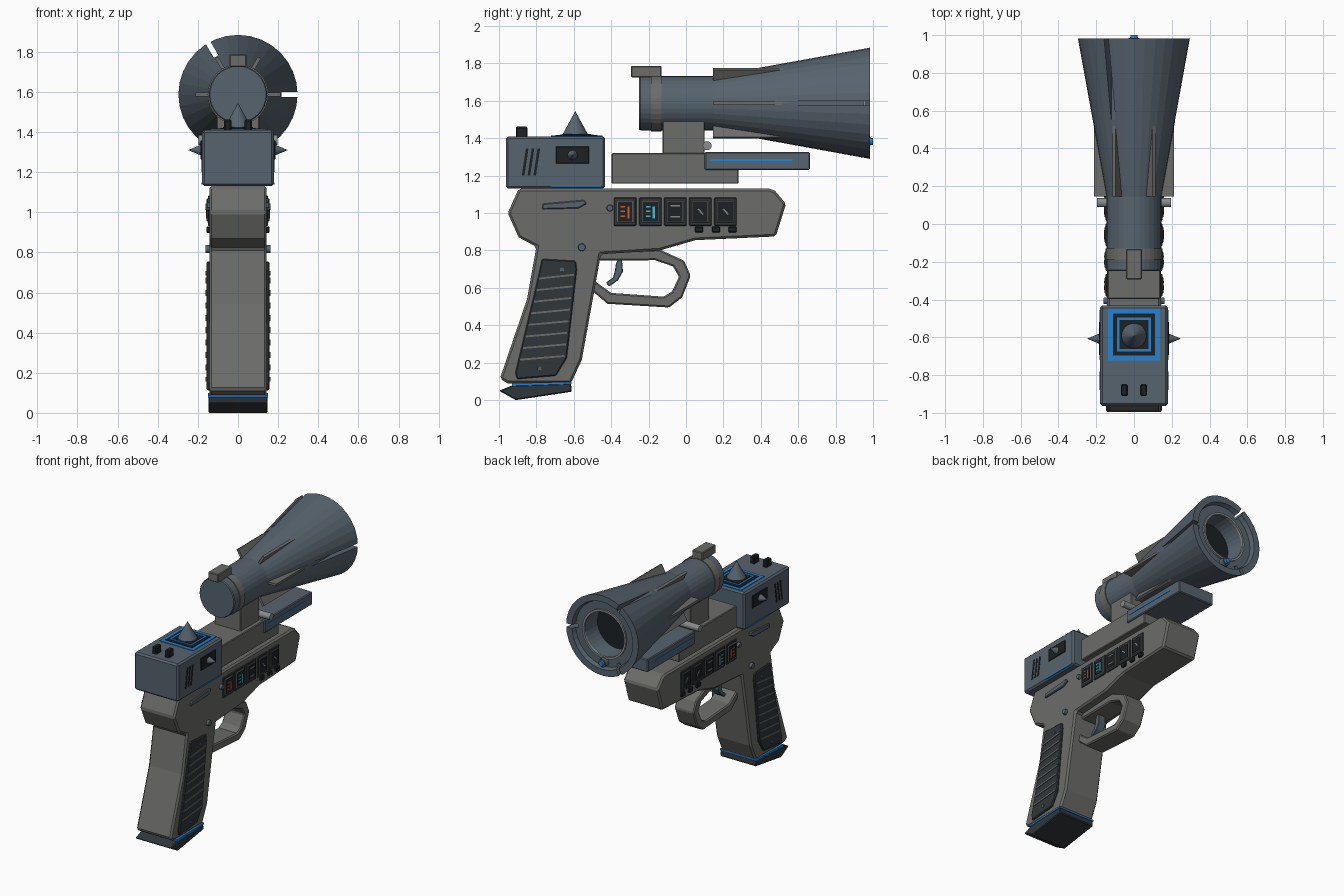
import bpy, bmesh, math
from mathutils import Matrix, Vector

if "Cube" in bpy.data.objects:
    bpy.data.objects.remove(bpy.data.objects["Cube"])


def mat(name, r, g, b):
    m = bpy.data.materials.new(name)
    m.diffuse_color = (r, g, b, 1)
    m.use_nodes = True
    m.node_tree.nodes["Principled BSDF"].inputs["Base Color"].default_value = m.diffuse_color
    return m


GREY = mat("warm_grey", 0.15, 0.15, 0.142)
STEEL = mat("blue_steel", 0.095, 0.125, 0.155)
DARK = mat("dark_grey", 0.03, 0.037, 0.042)
BLACK = mat("black", 0.012, 0.015, 0.018)
LIGHT = mat("light_grey", 0.25, 0.26, 0.27)
BLUE = mat("blue", 0.02, 0.22, 0.65)
CYAN = mat("cyan", 0.08, 0.5, 0.65)
RED = mat("red", 0.7, 0.1, 0.03)


def finish(name, bm, m, bevel=0.0, mirror=False):
    bmesh.ops.recalc_face_normals(bm, faces=bm.faces)
    me = bpy.data.meshes.new(name)
    bm.to_mesh(me)
    bm.free()
    ob = bpy.data.objects.new(name, me)
    bpy.context.collection.objects.link(ob)
    if m:
        me.materials.append(m)
    if mirror:
        mod = ob.modifiers.new("mirror", 'MIRROR')
        mod.use_mirror_merge = False
    if bevel:
        mod = ob.modifiers.new("bevel", 'BEVEL')
        mod.width, mod.segments = bevel, 1
        mod.limit_method, mod.angle_limit = 'ANGLE', math.radians(40)
    return ob


def box(name, x, y, z, m, bevel=0.0, mirror=False):
    """Box from (min, max) pairs."""
    bm = bmesh.new()
    size = [b - a for a, b in (x, y, z)]
    mid = [(a + b) / 2 for a, b in (x, y, z)]
    bmesh.ops.create_cube(bm, size=1, matrix=Matrix.Translation(mid) @ Matrix.Diagonal((*size, 1)))
    return finish(name, bm, m, bevel, mirror)


def prism(name, pts, x0, x1, m, bevel=0.0, mirror=False):
    """Side profile of (y, z) points pushed from x0 to x1."""
    bm = bmesh.new()
    face = bm.faces.new([bm.verts.new((x0, y, z)) for y, z in pts])
    ext = bmesh.ops.extrude_face_region(bm, geom=[face])
    bmesh.ops.translate(bm, vec=(x1 - x0, 0, 0),
                        verts=[g for g in ext["geom"] if isinstance(g, bmesh.types.BMVert)])
    return finish(name, bm, m, bevel, mirror)


def cone(name, loc, axis, r1, r2, depth, m, seg=16, mirror=False):
    """Cone or cylinder starting at loc and running along axis."""
    bm = bmesh.new()
    rot = Vector(axis).to_track_quat('Z', 'Y').to_matrix().to_4x4()
    mx = Matrix.Translation(loc) @ rot @ Matrix.Translation((0, 0, depth / 2))
    bmesh.ops.create_cone(bm, cap_ends=True, segments=seg, radius1=r1, radius2=r2, depth=depth, matrix=mx)
    return finish(name, bm, m, 0, mirror)


AXIS_Z = 1.587


def lathe(name, pts, m, seg=32, closed=False):
    """Turn (radius, y) points round the barrel axis."""
    bm = bmesh.new()
    vs = [bm.verts.new((r, y, AXIS_Z)) for r, y in pts]
    es = [bm.edges.new(p) for p in zip(vs, vs[1:] + (vs[:1] if closed else []))]
    bmesh.ops.spin(bm, geom=vs + es, cent=(0, 0, AXIS_Z), axis=(0, 1, 0), angle=math.tau, steps=seg)
    bmesh.ops.remove_doubles(bm, verts=bm.verts, dist=1e-4)
    return finish(name, bm, m)


# Frame and grip
prism("frame", [(-0.895, 1.13), (0.445, 1.13), (0.475, 1.12), (0.535, 1.05), (0.48, 0.875), (0.05, 0.855),
                (-0.14, 0.80), (-0.455, 0.78), (-0.557, 0.215), (-0.615, 0.09), (-0.955, 0.09),
                (-0.995, 0.115), (-0.85, 0.54), (-0.80, 0.82), (-0.895, 0.87), (-0.953, 1.0)],
      -0.143, 0.143, GREY, 0.012)
prism("grip_base", [(-1.0, 0.05), (-0.91, 0.0), (-0.61, 0.045), (-0.615, 0.09), (-0.925, 0.08)],
      -0.148, 0.148, DARK, 0.006)
prism("grip_base_light", [(-0.93, 0.076), (-0.613, 0.086), (-0.613, 0.098), (-0.93, 0.09)], -0.15, 0.15, BLUE)
prism("grip_panel", [(-0.77, 0.755), (-0.59, 0.745), (-0.583, 0.70), (-0.637, 0.225), (-0.695, 0.13),
                     (-0.905, 0.112), (-0.912, 0.15), (-0.80, 0.62)], 0.135, 0.156, DARK, 0.006, True)
for i in range(8):
    z = 0.645 - i * 0.062
    y0, y1 = -0.785 - 0.0145 * i, -0.60 - 0.007 * i
    prism("grip_ridge", [(y0, z), (y1, z + 0.02), (y1, z + 0.03), (y0, z + 0.01)], 0.15, 0.161, GREY, 0, True)
for y, z, r in ((-0.663, 0.697, 0.013), (-0.782, 0.168, 0.013), (-0.557, 0.817, 0.022), (-0.407, 1.027, 0.019)):
    cone("screw", (0.135, y, z), (1, 0, 0), r, r * 0.85, 0.027, STEEL, 12, True)

# Trigger and guard
prism("trigger_guard", [(-0.52, 0.60), (-0.42, 0.515), (-0.09, 0.495), (-0.02, 0.55), (0.025, 0.665),
                        (-0.01, 0.745), (-0.14, 0.805), (-0.5, 0.79), (-0.5, 0.745), (-0.165, 0.748),
                        (-0.07, 0.715), (-0.037, 0.66), (-0.075, 0.58), (-0.12, 0.553), (-0.4, 0.573),
                        (-0.5, 0.645)], -0.08, 0.08, GREY, 0.008)
prism("trigger", [(-0.375, 0.73), (-0.36, 0.76), (-0.343, 0.76), (-0.337, 0.687), (-0.364, 0.64),
                  (-0.412, 0.607), (-0.428, 0.628), (-0.391, 0.655), (-0.38, 0.69)], -0.03, 0.03, STEEL, 0.004)

# Side displays, buttons and slot
for i, y in enumerate((-0.325, -0.19, -0.057, 0.077, 0.211)):
    box("display_rim", (0.135, 0.150), (y - 0.06, y + 0.06), (0.932, 1.083), DARK, 0.004, True)
    box("display_frame", (0.14, 0.153), (y - 0.047, y + 0.047), (0.948, 1.067), LIGHT if i < 2 else GREY, 0.004, True)
    box("display_screen", (0.14, 0.156), (y - 0.039, y + 0.039), (0.956, 1.059), BLACK, 0, True)
    if i < 2:
        box("gauge_bar", (0.15, 0.159), (y + 0.012, y + 0.024), (0.97, 1.035), (RED, CYAN)[i], 0, True)
        for k in range(3):
            box("gauge_tick", (0.15, 0.159), (y - 0.025, y), (0.98 + k * 0.025, 0.988 + k * 0.025),
                (RED, CYAN)[i], 0, True)
    elif i == 2:
        for z in (0.975, 1.035):
            box("display_mark", (0.15, 0.159), (y - 0.025, y + 0.025), (z, z + 0.008), LIGHT, 0, True)
    else:
        prism("display_needle", [(y - 0.015, 1.02), (y + 0.012, 0.99), (y + 0.018, 0.995), (y - 0.009, 1.025)],
              0.15, 0.159, LIGHT, 0, True)
for y in (0.07, 0.16, 0.248):
    box("side_button", (0.135, 0.158), (y - 0.022, y + 0.022), (0.897, 0.928), BLACK, 0.004, True)
prism("side_slot", [(-0.77, 1.02), (-0.575, 1.025), (-0.53, 1.05), (-0.545, 1.07), (-0.765, 1.05)],
      0.135, 0.156, STEEL, 0.005, True)

# Rear control box
box("control_box", (-0.18, 0.18), (-0.963, -0.432), (1.13, 1.41), STEEL, 0.012)
for half, top, m in ((0.138, 1.415, BLUE), (0.112, 1.418, BLACK), (0.09, 1.421, BLUE), (0.076, 1.424, BLACK)):
    box("top_plate", (-half, half), (-0.585 - half, -0.585 + half), (1.40, top), m)
cone("top_spike", (0, -0.592, 1.42), (0, 0, 1), 0.068, 0, 0.125, STEEL, 24)
box("top_stud", (0.033, 0.069), (-0.91, -0.848), (1.40, 1.462), BLACK, 0.006, True)
box("side_recess", (0.17, 0.186), (-0.695, -0.518), (1.264, 1.357), BLACK, 0.003, True)
cone("side_spike", (0.184, -0.607, 1.31), (1, 0, 0), 0.027, 0, 0.064, STEEL, 16, True)
box("lower_light", (0.17, 0.183), (-0.72, -0.455), (1.138, 1.148), BLUE, 0, True)
for i in range(3):
    y = -0.878 + i * 0.031
    prism("vent", [(y, 1.2), (y + 0.014, 1.2), (y + 0.036, 1.345), (y + 0.022, 1.345)], 0.17, 0.183, BLACK, 0, True)

# Barrel mount
box("mount_base", (-0.14, 0.14), (-0.397, 0.28), (1.157, 1.32), GREY, 0.005)
box("mount_post", (-0.107, 0.107), (-0.125, 0.10), (1.30, 1.51), GREY, 0.005)
box("front_slab", (-0.15, 0.15), (0.10, 0.663), (1.23, 1.326), STEEL, 0.006)
box("slab_light", (0.14, 0.153), (0.13, 0.57), (1.279, 1.289), BLUE, 0, True)
cone("mount_pin", (-0.197, 0.113, 1.36), (1, 0, 0), 0.024, 0.024, 0.394, LIGHT, 16)

# Flared barrel with three slits
barrel = lathe("barrel", [(0, -0.25), (0.14, -0.25), (0.145, -0.243), (0.145, 0.145), (0.297, 0.983),
                          (0.25, 0.983), (0.24, 0.95), (0.172, 0.95), (0.16, 0.8), (0, 0.8)], STEEL)
bm = bmesh.new()
for k in range(3):
    turn = Matrix.Translation((0, 0, AXIS_Z)) @ Matrix.Rotation(-k * math.tau / 3, 4, 'Y')
    bmesh.ops.create_cube(bm, size=1, matrix=turn @ Matrix.Translation((0.278, 0.75, 0))
                          @ Matrix.Diagonal((0.12, 0.7, 0.026, 1)))
cutter = finish("slit_cutter", bm, None)
cutter.hide_render = True
cutter.display_type = 'WIRE'
cut = barrel.modifiers.new("slits", 'BOOLEAN')
cut.operation, cut.solver, cut.object = 'DIFFERENCE', 'EXACT', cutter
lathe("barrel_mouth", [(0, 0.81), (0.163, 0.81)], BLACK)
lathe("muzzle_ring", [(0.165, 0.945), (0.165, 0.962), (0.18, 0.962), (0.18, 0.945)], LIGHT, closed=True)
lathe("barrel_band", [(0.14, -0.187), (0.151, -0.187), (0.151, -0.13), (0.14, -0.13)], GREY, closed=True)
box("rear_sight", (-0.042, 0.042), (-0.293, -0.132), (1.725, 1.787), GREY, 0.005)
cone("muzzle_lens_rim", (0, 0.94, 1.383), (0, 1, 0), 0.034, 0.03, 0.045, STEEL, 16)
cone("muzzle_lens", (0, 0.97, 1.383), (0, 1, 0), 0.023, 0.018, 0.03, BLUE, 16)

# Six fins round the flare
for k in range(6):
    bm = bmesh.new()
    turn = Matrix.Translation((0, 0, AXIS_Z)) @ Matrix.Rotation(k * math.tau / 6, 4, 'Y')
    f = bm.faces.new([bm.verts.new((r, y, -0.009)) for r, y in ((0.12, 0.145), (0.212, 0.145), (0.212, 0.52), (0.19, 0.52))])
    ext = bmesh.ops.extrude_face_region(bm, geom=[f])
    bmesh.ops.translate(bm, vec=(0, 0, 0.018), verts=[g for g in ext["geom"] if isinstance(g, bmesh.types.BMVert)])
    bmesh.ops.transform(bm, matrix=turn, verts=bm.verts)
    finish("barrel_fin", bm, GREY)
